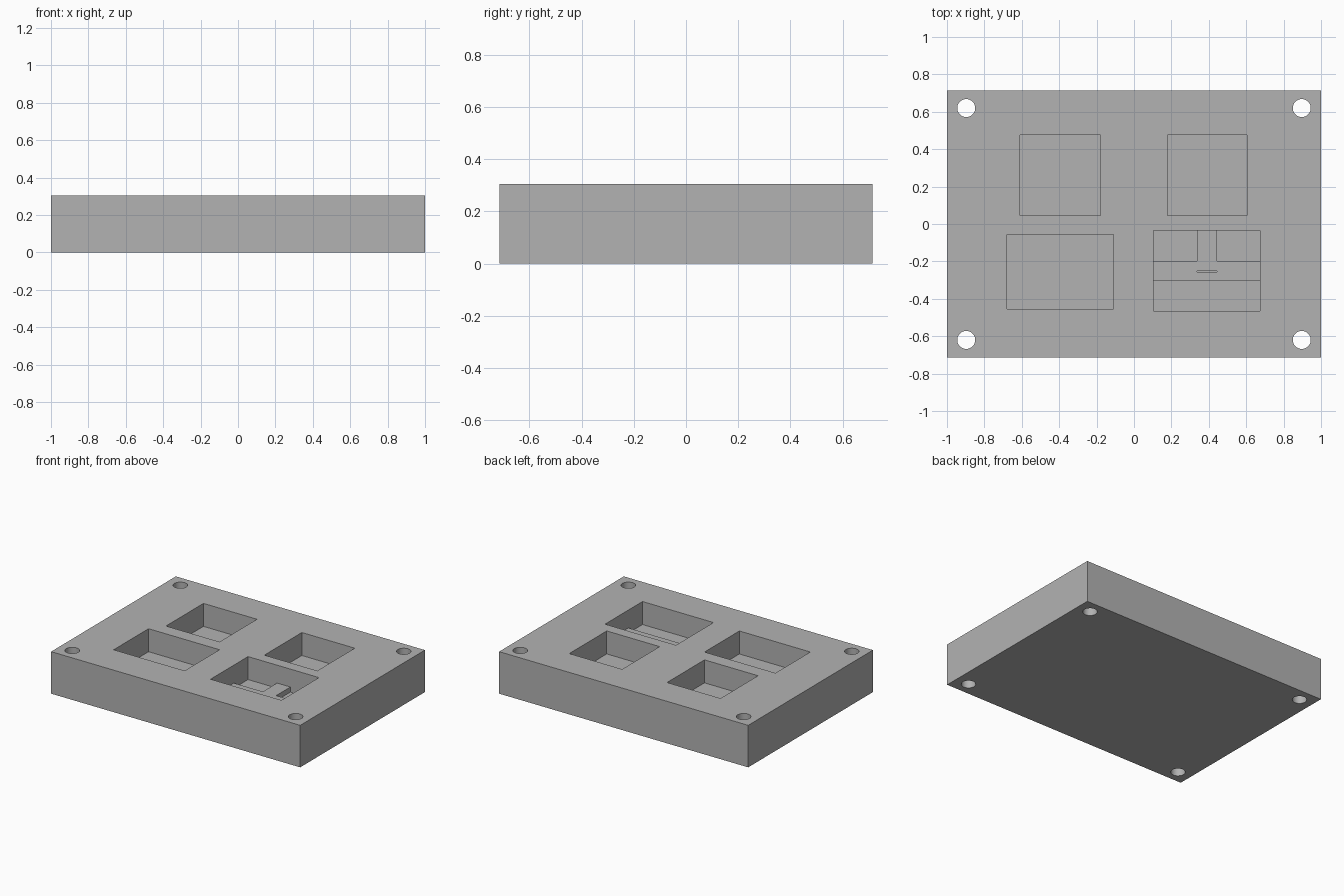
import bpy
import bmesh

if "Cube" in bpy.data.objects:
    bpy.data.objects.remove(bpy.data.objects["Cube"])

TOP, FLOOR, STEP = 0.305, 0.138, 0.175   # block top, pocket floor, raised ledge

grey = bpy.data.materials.new("plain grey")
grey.diffuse_color = (0.45, 0.45, 0.45, 1)
grey.use_nodes = True
grey.node_tree.nodes["Principled BSDF"].inputs["Base Color"].default_value = grey.diffuse_color


def box(name, x0, x1, y0, y1, z0, z1):
    bm = bmesh.new()
    bmesh.ops.create_cube(bm, size=1)
    for v in bm.verts:
        v.co.x = x1 if v.co.x > 0 else x0
        v.co.y = y1 if v.co.y > 0 else y0
        v.co.z = z1 if v.co.z > 0 else z0
    mesh = bpy.data.meshes.new(name)
    bm.to_mesh(mesh)
    bm.free()
    mesh.materials.append(grey)
    ob = bpy.data.objects.new(name, mesh)
    bpy.context.collection.objects.link(ob)
    return ob


def cut(target, cutter):
    mod = target.modifiers.new(cutter.name, 'BOOLEAN')
    mod.operation = 'DIFFERENCE'
    mod.solver = 'EXACT'
    mod.object = cutter
    bpy.context.view_layer.objects.active = target
    bpy.ops.object.modifier_apply(modifier=mod.name)
    bpy.data.objects.remove(cutter)


# Main block
block = box("block", -1, 1, -0.715, 0.715, 0, TOP)

# Corner through holes
for sx in (-1, 1):
    for sy in (-1, 1):
        bpy.ops.mesh.primitive_cylinder_add(
            vertices=48, radius=0.048, depth=1, location=(sx * 0.897, sy * 0.62, 0.15))
        hole = bpy.context.object
        hole.name = "hole_cutter"
        hole.data.materials.append(grey)
        cut(block, hole)

# Plain rectangular pockets
for x0, x1, y0, y1 in ((-0.61, -0.18, 0.045, 0.475),
                       (0.18, 0.605, 0.045, 0.475),
                       (-0.68, -0.11, -0.455, -0.055)):
    cut(block, box("pocket_cutter", x0, x1, y0, y1, FLOOR, 0.5))

# Stepped pocket: cut to the ledge height, then deepen the front strip,
# both back corners and the thin slot, leaving a raised T
for x0, x1, y0, y1, z in ((0.105, 0.675, -0.465, -0.035, STEP),
                          (0.105, 0.675, -0.465, -0.303, FLOOR),
                          (0.105, 0.338, -0.198, -0.035, FLOOR),
                          (0.445, 0.675, -0.198, -0.035, FLOOR),
                          (0.338, 0.445, -0.257, -0.251, FLOOR)):
    cut(block, box("step_cutter", x0, x1, y0, y1, z, 0.5))

# Smooth hole walls, crisp edges elsewhere
bpy.ops.object.select_all(action='DESELECT')
block.select_set(True)
bpy.context.view_layer.objects.active = block
bpy.ops.object.shade_smooth_by_angle(angle=0.5)
